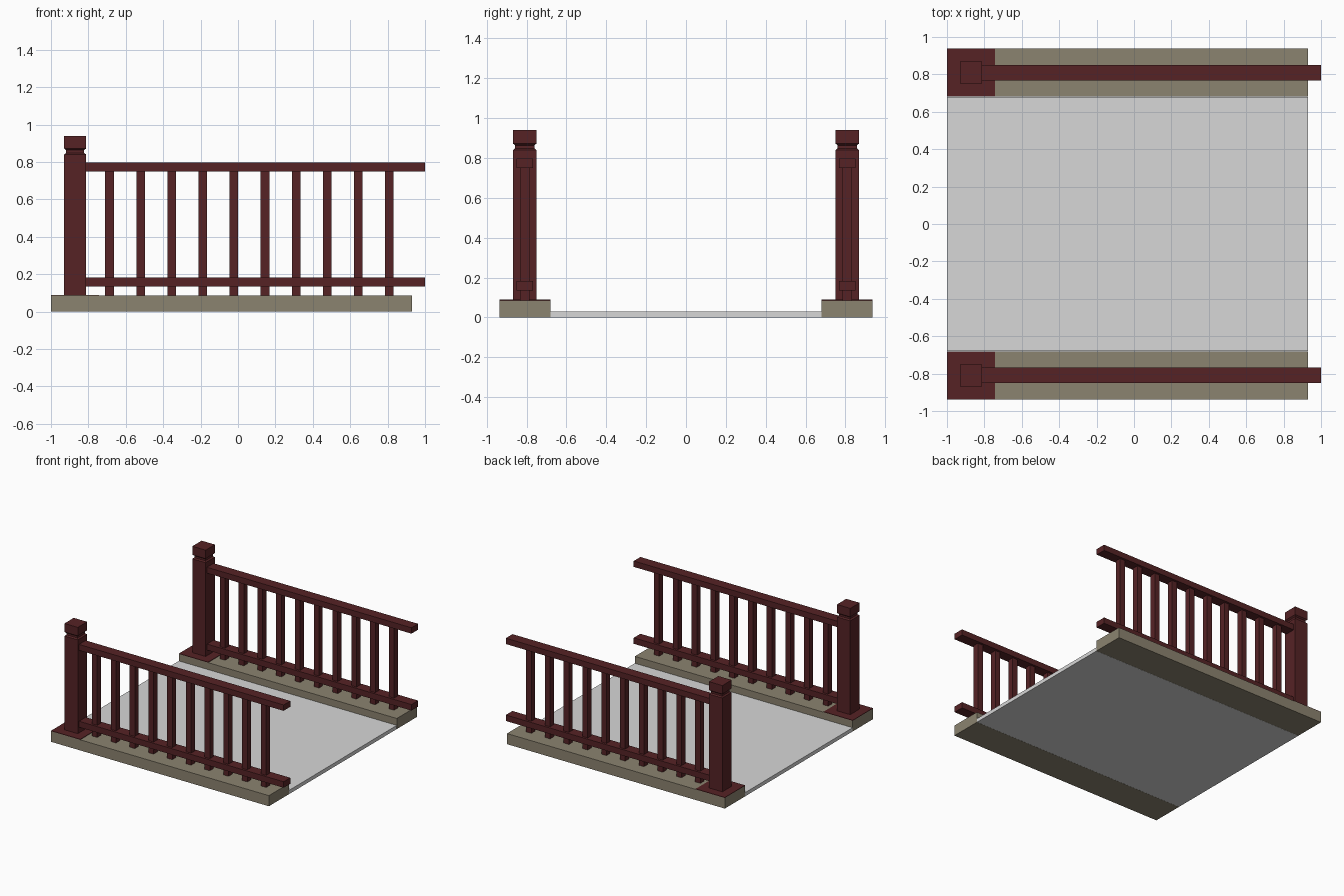
import bpy, bmesh

if "Cube" in bpy.data.objects:
    bpy.data.objects.remove(bpy.data.objects["Cube"])


def material(name, rgb):
    m = bpy.data.materials.new(name)
    m.diffuse_color = (*rgb, 1)
    m.use_nodes = True
    m.node_tree.nodes["Principled BSDF"].inputs["Base Color"].default_value = m.diffuse_color
    return m


RED = material("dark red paint", (0.092, 0.0165, 0.0185))
STONE = material("tan stone", (0.26, 0.227, 0.16))
GREY = material("grey concrete", (0.68, 0.68, 0.68))


def make_object(name, bm, mat):
    bmesh.ops.recalc_face_normals(bm, faces=bm.faces)
    me = bpy.data.meshes.new(name)
    bm.to_mesh(me)
    bm.free()
    me.materials.append(mat)
    ob = bpy.data.objects.new(name, me)
    bpy.context.collection.objects.link(ob)
    return ob


def square_loft(bm, cx, cy, profile):
    """Stack square sections given as (half_x, half_y, z)."""
    rings = [[bm.verts.new((cx + sx * hx, cy + sy * hy, z))
              for sx, sy in ((-1, -1), (1, -1), (1, 1), (-1, 1))]
             for hx, hy, z in profile]
    for a, b in zip(rings, rings[1:]):
        for i in range(4):
            j = (i + 1) % 4
            bm.faces.new((a[i], a[j], b[j], b[i]))
    bm.faces.new(rings[0][::-1])
    bm.faces.new(rings[-1])


def box(bm, x0, x1, y0, y1, z0, z1):
    hx, hy = (x1 - x0) / 2, (y1 - y0) / 2
    square_loft(bm, (x0 + x1) / 2, (y0 + y1) / 2, [(hx, hy, z0), (hx, hy, z1)])


def box_object(name, mat, *dims):
    bm = bmesh.new()
    box(bm, *dims)
    return make_object(name, bm, mat)


CURB_TOP = 0.085
RAIL_Y = 0.809

# Walkway slab between the curbs
box_object("walkway", GREY, -1, 0.93, -0.68, 0.68, 0, 0.03)

for side, s in (("front", -1), ("back", 1)):
    cy = s * RAIL_Y

    # Stone curb and the thin plate under the post
    box_object(side + "_curb", STONE, -1, 0.93, cy - 0.128, cy + 0.128, 0, CURB_TOP)
    box_object(side + "_post_plate", RED, -1, -0.742, cy - 0.128, cy + 0.128,
               CURB_TOP, CURB_TOP + 0.004)

    # Post with a notched neck below its cap
    bm = bmesh.new()
    square_loft(bm, -0.871, cy, [(h, h, z) for h, z in (
        (0.059, CURB_TOP), (0.059, 0.84), (0.048, 0.848),
        (0.048, 0.863), (0.059, 0.872), (0.059, 0.94))])
    make_object(side + "_post", bm, RED)

    # Handrail and lower rail
    for name, z0, z1 in (("_handrail", 0.75, 0.797), ("_lower_rail", 0.134, 0.182)):
        box_object(side + name, RED, -0.815, 1, cy - 0.042, cy + 0.042, z0, z1)

    # Ten balusters
    bm = bmesh.new()
    for i in range(10):
        x = -0.687 + i * 0.1663
        box(bm, x - 0.023, x + 0.023, cy - 0.024, cy + 0.024, CURB_TOP, 0.76)
    make_object(side + "_balusters", bm, RED)
